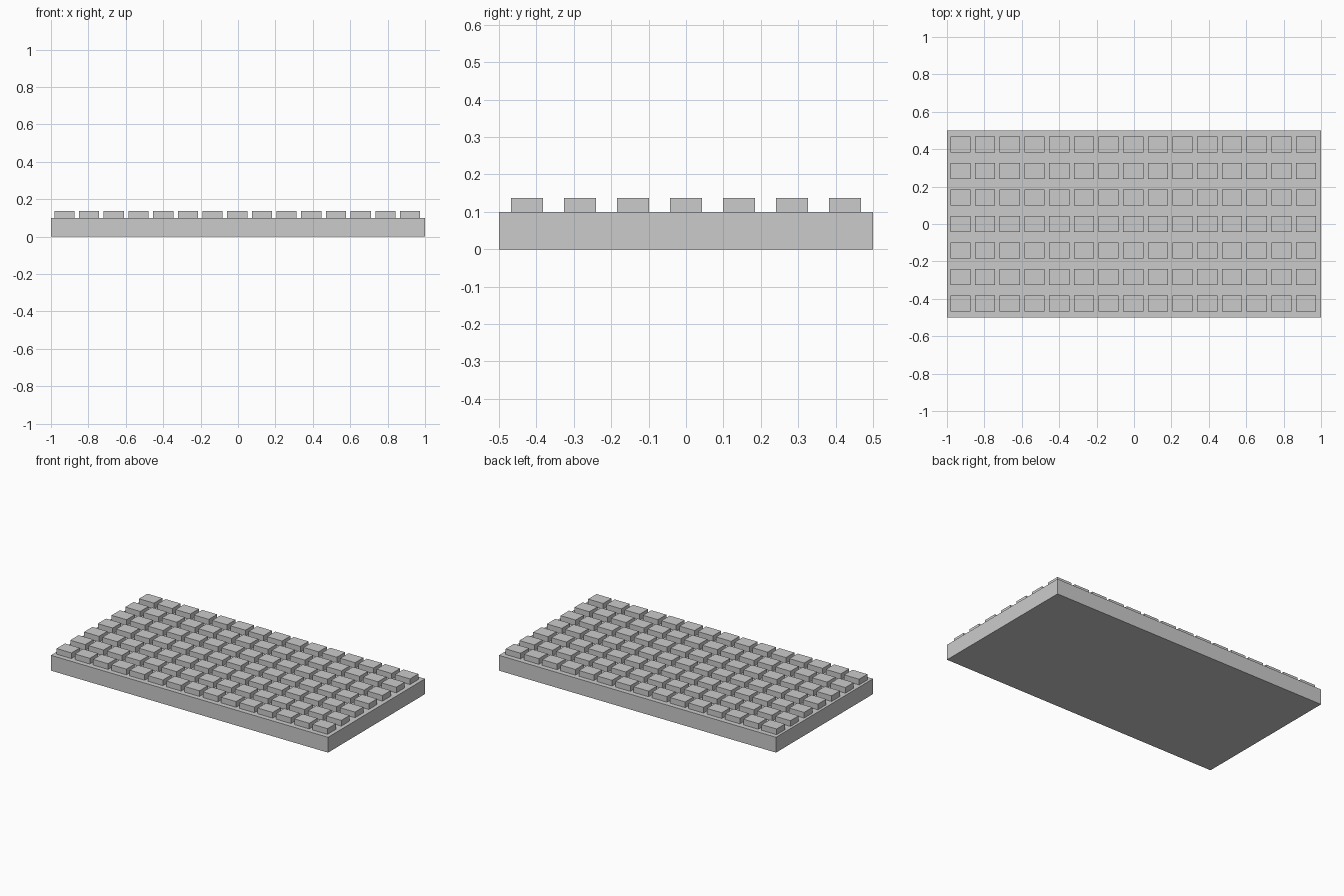
import bpy
import bmesh
from mathutils import Matrix, Vector

default = bpy.data.objects.get("Cube")
if default:
    bpy.data.objects.remove(default, do_unlink=True)

# Single flat grey
grey = bpy.data.materials.new("plain_grey")
grey.use_nodes = True
colour = (0.6, 0.6, 0.6, 1)
grey.diffuse_color = colour
grey.node_tree.nodes["Principled BSDF"].inputs["Base Color"].default_value = colour


def make_boxes(name, centres, size):
    """One object holding a box of the given size at every centre."""
    bm = bmesh.new()
    for centre in centres:
        place = Matrix.Translation(centre) @ Matrix.Diagonal((*size, 1))
        bmesh.ops.create_cube(bm, size=1, matrix=place)
    mesh = bpy.data.meshes.new(name)
    bm.to_mesh(mesh)
    bm.free()
    mesh.materials.append(grey)
    obj = bpy.data.objects.new(name, mesh)
    bpy.context.collection.objects.link(obj)
    return obj


# Base slab
BASE_HEIGHT = 0.1
make_boxes("base_slab", [Vector((0, 0, BASE_HEIGHT / 2))], (2, 1, BASE_HEIGHT))

# Rows of raised keys, one object per row
COLUMNS, ROWS = 15, 7
PITCH_X, PITCH_Y = 0.132, 0.1417
KEY = Vector((0.108, 0.086, 0.037))
FIRST_X = -0.928
for row in range(ROWS):
    y = (row - (ROWS - 1) / 2) * PITCH_Y
    z = BASE_HEIGHT + KEY.z / 2
    centres = [Vector((FIRST_X + col * PITCH_X, y, z)) for col in range(COLUMNS)]
    make_boxes(f"key_row_{row + 1}", centres, KEY)
